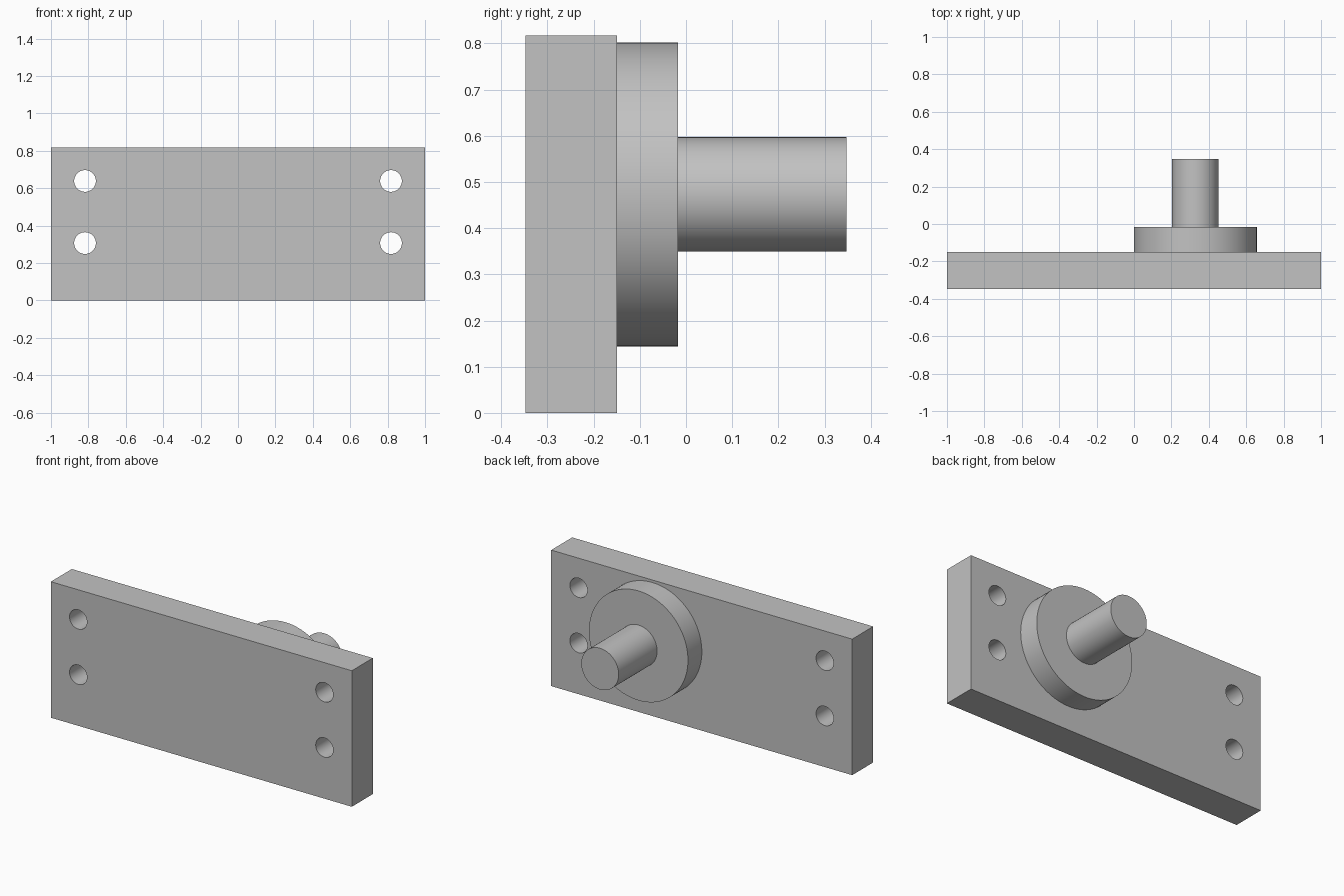
import bpy
import math

default = bpy.data.objects.get("Cube")
if default:
    bpy.data.objects.remove(default, do_unlink=True)

grey = bpy.data.materials.new("plain_grey")
grey.use_nodes = True
colour = (0.54, 0.54, 0.54, 1)
grey.diffuse_color = colour
grey.node_tree.nodes["Principled BSDF"].inputs["Base Color"].default_value = colour


def finish(obj, name):
    obj.name = name
    obj.data.name = name
    obj.data.materials.clear()
    obj.data.materials.append(grey)
    bpy.ops.object.select_all(action='DESELECT')
    obj.select_set(True)
    bpy.context.view_layer.objects.active = obj
    bpy.ops.object.shade_smooth_by_angle(angle=math.radians(30))


def cylinder_y(x, z, radius, y0, y1, sides=96):
    """Cylinder lying along the y axis from y0 to y1."""
    bpy.ops.mesh.primitive_cylinder_add(
        vertices=sides, radius=radius, depth=y1 - y0,
        location=(x, (y0 + y1) / 2, z), rotation=(math.pi / 2, 0, 0))
    return bpy.context.object


FRONT, PLATE_BACK, FLANGE_BACK, PIN_END = -0.348, -0.149, -0.017, 0.348
HEIGHT = 0.817
AXIS_X, AXIS_Z = 0.328, 0.473

# Mounting plate
bpy.ops.mesh.primitive_cube_add(
    size=1, location=(0, (FRONT + PLATE_BACK) / 2, HEIGHT / 2))
plate = bpy.context.object
plate.scale = (2, PLATE_BACK - FRONT, HEIGHT)
bpy.ops.object.transform_apply(location=False, rotation=False, scale=True)

# Four bolt holes through the plate
for x in (-0.818, 0.818):
    for z in (0.307, 0.639):
        cutter = cylinder_y(x, z, 0.058, FRONT - 0.1, PLATE_BACK + 0.1, 64)
        cutter.hide_render = True
        cut = plate.modifiers.new("bolt_hole", 'BOOLEAN')
        cut.operation = 'DIFFERENCE'
        cut.solver = 'EXACT'
        cut.object = cutter
        bpy.context.view_layer.objects.active = plate
        bpy.ops.object.modifier_apply(modifier=cut.name)
        bpy.data.objects.remove(cutter, do_unlink=True)
finish(plate, "mounting_plate")

# Round flange and the pin standing on it
finish(cylinder_y(AXIS_X, AXIS_Z, 0.329, PLATE_BACK, FLANGE_BACK), "flange")
finish(cylinder_y(AXIS_X, AXIS_Z, 0.124, FLANGE_BACK, PIN_END), "pin")
